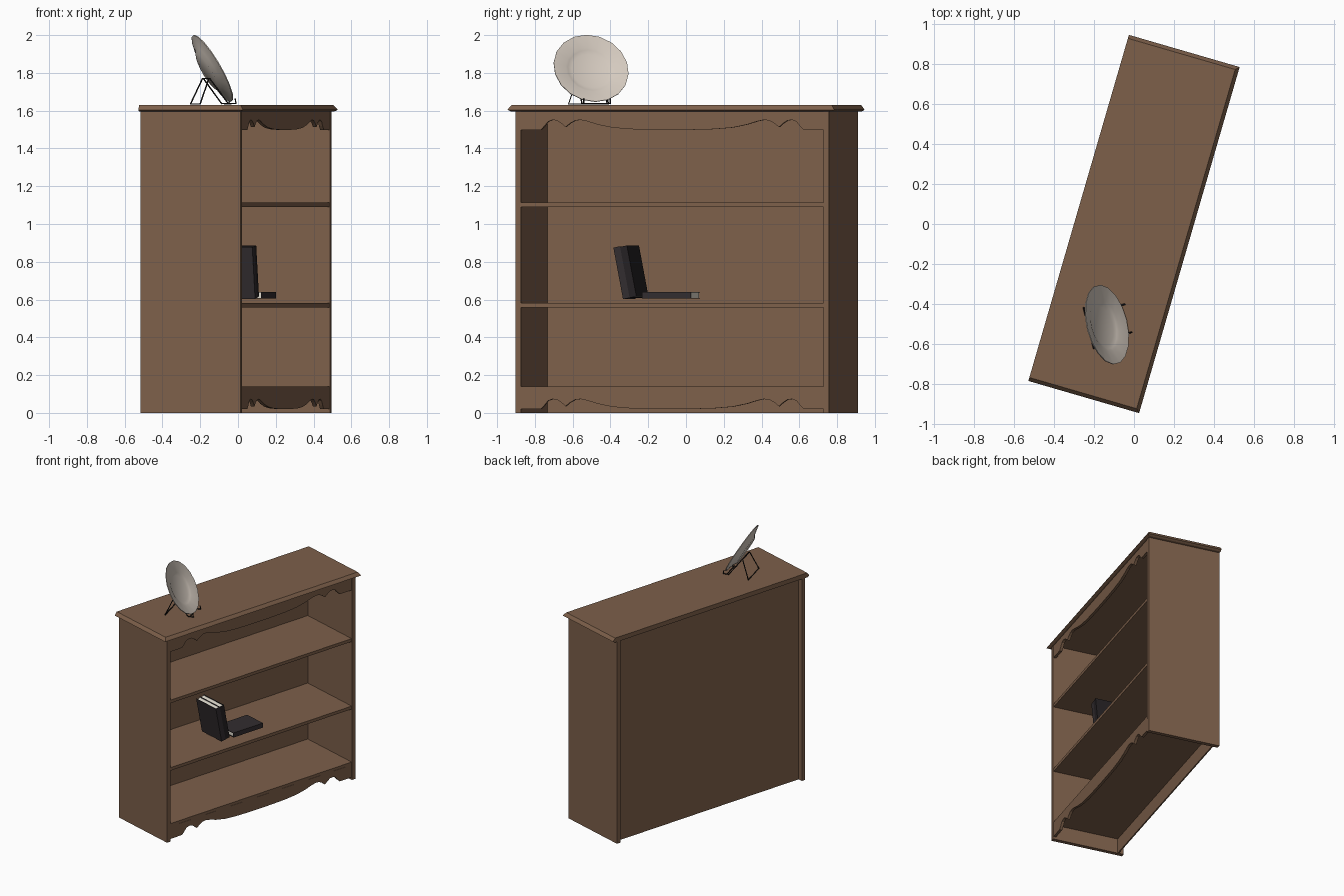
import bpy, bmesh, math
from mathutils import Matrix, Vector

if "Cube" in bpy.data.objects:
    bpy.data.objects.remove(bpy.data.objects["Cube"])

TURN = Matrix.Rotation(math.radians(73.8), 4, 'Z')   # whole bookcase is turned


def material(name, rgb):
    m = bpy.data.materials.new(name)
    m.diffuse_color = (*rgb, 1)
    m.use_nodes = True
    m.node_tree.nodes["Principled BSDF"].inputs["Base Color"].default_value = m.diffuse_color
    return m


WOOD = material("brown wood", (0.205, 0.116, 0.068))
PLATE = material("pale ceramic", (0.66, 0.59, 0.52))
WIRE = material("black wire", (0.012, 0.011, 0.011))
PAGES = material("paper", (0.75, 0.71, 0.62))
COVER = material("charcoal cover", (0.032, 0.026, 0.029))
COVER2 = material("black cover", (0.018, 0.015, 0.017))


def finish(bm, name, mats, matrix=TURN):
    bmesh.ops.recalc_face_normals(bm, faces=bm.faces)
    bmesh.ops.transform(bm, matrix=matrix, verts=bm.verts)
    me = bpy.data.meshes.new(name)
    bm.to_mesh(me)
    bm.free()
    for m in mats:
        me.materials.append(m)
    ob = bpy.data.objects.new(name, me)
    bpy.context.collection.objects.link(ob)
    return ob


def add_box(bm, lo, hi, mat=0):
    lo, hi = Vector(lo), Vector(hi)
    m = Matrix.Translation((lo + hi) / 2) @ Matrix.Diagonal((*(hi - lo), 1))
    vs = bmesh.ops.create_cube(bm, size=1, matrix=m)["verts"]
    for f in {f for v in vs for f in v.link_faces}:
        f.material_index = mat


def box(name, lo, hi):
    bm = bmesh.new()
    add_box(bm, lo, hi)
    return finish(bm, name, [WOOD])


# Carcass
FRONT, BACK = -0.265, 0.287
box("left_side", (-0.864, FRONT, 0), (-0.834, BACK, 1.6))
box("right_side", (0.834, FRONT, 0), (0.864, BACK, 1.6))
box("back_panel", (-0.834, 0.24, 0), (0.834, 0.25, 1.6))
for name, z in (("bottom_shelf", 0.14), ("middle_shelf", 0.582), ("upper_shelf", 1.115)):
    box(name, (-0.834, FRONT + 0.004, z - 0.024), (0.834, 0.24, z))

# Moulded top: stacked outlines, flush at the back
bm = bmesh.new()
rings = []
for inset, z in ((0.016, 1.595), (0.0, 1.604), (0.004, 1.612), (0.018, 1.63)):
    x, y = 0.9 - inset, -0.288 + inset
    rings.append([bm.verts.new((a, b, z)) for a, b in
                  ((-x, y), (x, y), (x, 0.288), (-x, 0.288))])
for a, b in zip(rings, rings[1:]):
    for i in range(4):
        j = (i + 1) % 4
        bm.faces.new((a[i], a[j], b[j], b[i]))
bm.faces.new(rings[0])
bm.faces.new(rings[-1])
finish(bm, "moulded_top", [WOOD])

# Scalloped aprons: half profile mirrored
SCALLOP = [(0, 0), (0.12, 0.001), (0.23, 0.004), (0.33, 0.012), (0.41, 0.028),
           (0.47, 0.046), (0.505, 0.053), (0.535, 0.05), (0.565, 0.034), (0.588, 0.015),
           (0.61, 0.034), (0.635, 0.05), (0.66, 0.053), (0.685, 0.044), (0.705, 0.02),
           (0.725, 0), (0.834, 0)]


def apron(name, base, top):
    pts = [(-x, z) for x, z in reversed(SCALLOP[1:])] + SCALLOP
    bm = bmesh.new()
    low = [bm.verts.new((x, FRONT + 0.003, base + z)) for x, z in pts]
    high = [bm.verts.new((x, FRONT + 0.003, top)) for x, _ in pts]
    faces = [bm.faces.new((low[i], low[i + 1], high[i + 1], high[i]))
             for i in range(len(pts) - 1)]
    out = bmesh.ops.extrude_face_region(bm, geom=faces)["geom"]
    bmesh.ops.translate(bm, vec=(0, 0.02, 0),
                        verts=[v for v in out if isinstance(v, bmesh.types.BMVert)])
    finish(bm, name, [WOOD])


apron("top_apron", 1.498, 1.597)
apron("bottom_apron", 0.02, 0.118)


# Books: x thickness, spine at -y, z height
def book(name, t, d, h, matrix, cover):
    c = 0.004
    bm = bmesh.new()
    add_box(bm, (0, 0, 0), (c, d, h))
    add_box(bm, (t - c, 0, 0), (t, d, h))
    add_box(bm, (c, 0, 0), (t - c, c, h))
    add_box(bm, (c, c, 0.005), (t - c, d - 0.005, h - 0.005), 1)
    finish(bm, name, [cover, PAGES], TURN @ matrix)


lean = Matrix.Translation((-0.295, -0.18, 0.602)) @ Matrix.Rotation(math.radians(-11), 4, 'Y')
book("standing_book_left", 0.037, 0.225, 0.278, lean, COVER)
book("standing_book_right", 0.038, 0.23, 0.275, lean @ Matrix.Translation((0.037, 0, 0)), COVER2)
book("lying_book", 0.036, 0.18, 0.27,
     Matrix.Translation((-0.19, -0.185, 0.641)) @ Matrix.Rotation(math.radians(90), 4, 'Y'), COVER)

# Display plate: lathed profile, leaning back
profile = [(0.0, -0.026), (0.1, -0.024), (0.122, -0.016), (0.135, -0.01), (0.203, 0.004),
           (0.203, -0.001), (0.135, -0.018), (0.11, -0.034), (0.0, -0.034)]
SIDES = 18
bm = bmesh.new()
vs = [bm.verts.new((r, 0, z)) for r, z in profile]
es = [bm.edges.new(p) for p in zip(vs, vs[1:])]
bmesh.ops.spin(bm, geom=vs + es, cent=(0, 0, 0), axis=(0, 0, 1),
               angle=math.tau, steps=SIDES, use_duplicate=False)
bmesh.ops.remove_doubles(bm, verts=bm.verts, dist=0.0005)
YAW = Matrix.Rotation(math.radians(14), 4, 'Z')
plate = finish(bm, "display_plate", [PLATE],
               Matrix.Translation((-0.137, -0.503, 1.823)) @ YAW
               @ Matrix.Rotation(math.radians(60.5), 4, 'Y'))
bpy.context.view_layer.objects.active = plate
plate.select_set(True)
bpy.ops.object.shade_smooth_by_angle(angle=math.radians(40))
plate.select_set(False)

# Wire easel under the plate
STAND = Matrix.Translation((-0.137, -0.498, 0)) @ YAW


def wire(name, pts, closed=False):
    cu = bpy.data.curves.new(name, 'CURVE')
    cu.dimensions = '3D'
    cu.bevel_depth = 0.004
    cu.bevel_resolution = 1
    sp = cu.splines.new('POLY')
    sp.points.add(len(pts) - 1)
    for p, co in zip(sp.points, pts):
        p.co = (*(STAND @ Vector(co)), 1)
    sp.use_cyclic_u = closed
    cu.materials.append(WIRE)
    ob = bpy.data.objects.new(name, cu)
    bpy.context.collection.objects.link(ob)
    bpy.context.view_layer.objects.active = ob
    ob.select_set(True)
    bpy.ops.object.convert(target='MESH')
    bpy.context.object.select_set(False)


wire("stand_back_leg", [(-0.035, -0.07, 1.77), (-0.092, -0.105, 1.635),
                        (-0.092, 0.105, 1.635), (-0.035, 0.07, 1.77)], True)
wire("stand_front_frame", [(0.108, -0.072, 1.665), (0.112, -0.072, 1.637), (0.07, -0.072, 1.637),
                           (-0.03, -0.07, 1.77), (-0.03, 0.07, 1.77), (0.07, 0.072, 1.637),
                           (0.112, 0.072, 1.637), (0.108, 0.072, 1.665)])
wire("stand_front_bar", [(0.085, -0.072, 1.637), (0.085, 0.072, 1.637)])
